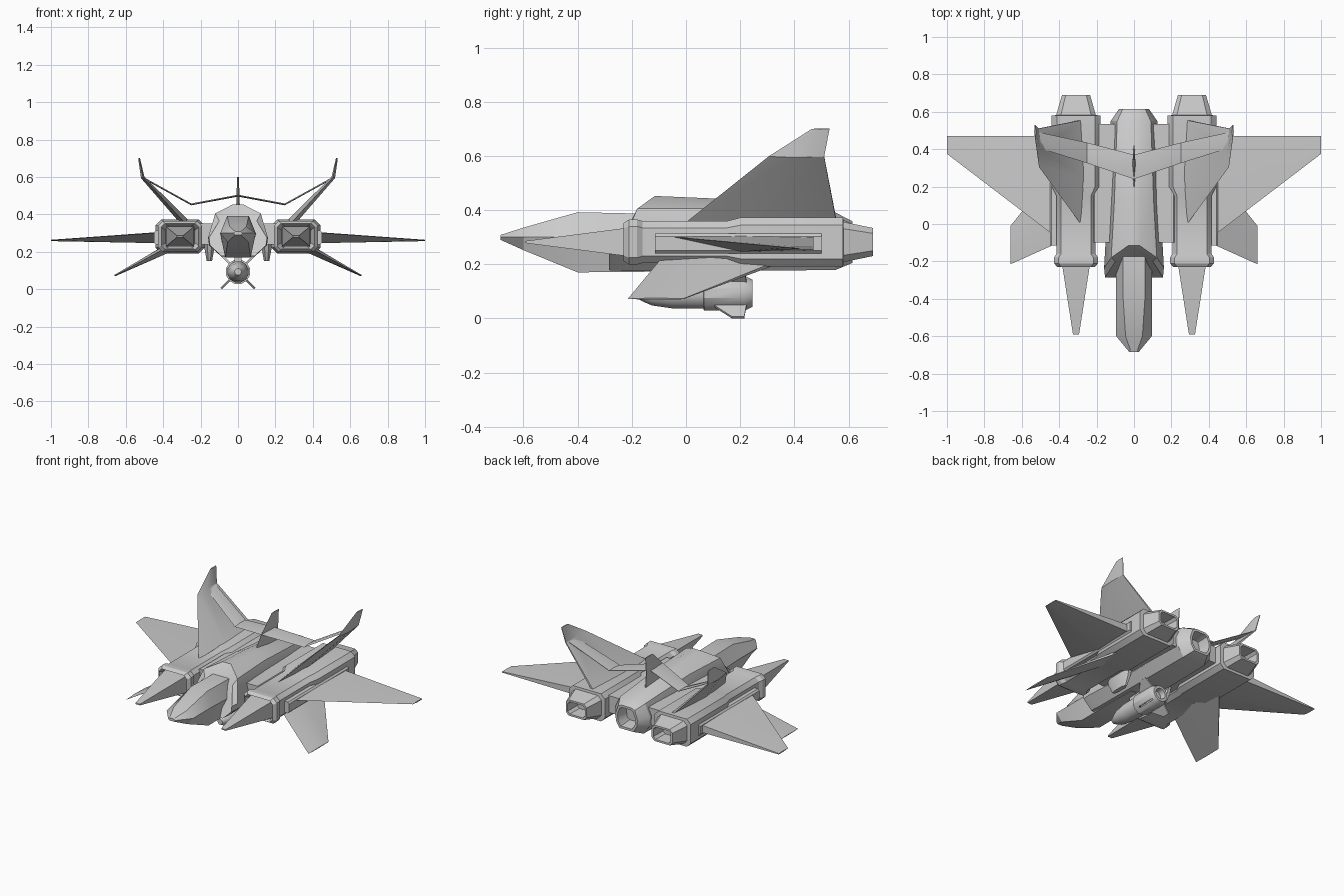
import bpy, bmesh, math
from mathutils import Vector as V


def loft(name, rings, mirror=False, angle=30):
    """Skin a list of equal-length point rings and cap both ends."""
    bm = bmesh.new()
    rows = [[bm.verts.new(p) for p in r] for r in rings]
    n = len(rows[0])
    for a, b in zip(rows, rows[1:]):
        for i in range(n):
            j = (i + 1) % n
            bm.faces.new((a[i], a[j], b[j], b[i]))
    bm.faces.new(rows[0])
    bm.faces.new(rows[-1])
    bmesh.ops.recalc_face_normals(bm, faces=bm.faces)
    me = bpy.data.meshes.new(name)
    bm.to_mesh(me)
    bm.free()
    ob = bpy.data.objects.new(name, me)
    bpy.context.collection.objects.link(ob)
    if mirror:
        ob.modifiers.new("Mirror", 'MIRROR').use_mirror_merge = False
    bpy.ops.object.select_all(action='DESELECT')
    ob.select_set(True)
    bpy.context.view_layer.objects.active = ob
    bpy.ops.object.shade_smooth_by_angle(angle=math.radians(angle))
    return ob


def sym(half):
    """Complete a right-hand half section (top to bottom) across x = 0."""
    return half + [(-x, y, z) for x, y, z in reversed(half)]


def octa(cx, cz, y, hw, hh, c):
    """Rectangle with chamfered corners, facing along y."""
    return [(cx + x, y, cz + z) for x, z in (
        (hw - c, hh), (hw, hh - c), (hw, c - hh), (hw - c, -hh),
        (c - hw, -hh), (-hw, c - hh), (-hw, hh - c), (c - hw, hh))]


def foil(le, te, n, t):
    """Fin section: sharp leading edge, thickest at 45%, thin trailing edge."""
    le, te, n = V(le), V(te), V(n).normalized()
    m = le.lerp(te, 0.45)
    return [le, m + n * t, te + n * t * .3, te - n * t * .3, m - n * t]


def box(name, x0, x1, y0, y1, z0, z1, c=0.01, mirror=False):
    args = ((x0 + x1) / 2, (z0 + z1) / 2)
    hw, hh = (x1 - x0) / 2, (z1 - z0) / 2
    return loft(name, [octa(*args, y, hw, hh, c) for y in (y0, y1)], mirror)


# Nose: faceted wedge
loft("nose", [sym([(a, y, zt), (b, y, zm), (c, y, zb)]) for y, a, zt, b, zm, c, zb in (
    (-.685, .015, .308, .025, .30, .015, .290),
    (-.60, .045, .335, .095, .30, .055, .252),
    (-.40, .058, .392, .095, .30, .068, .170),
    (-.17, .058, .387, .095, .29, .068, .172),
    (.05, .05, .38, .09, .29, .06, .175))])

# Main body with raked front and hollow tail nozzle
loft("fuselage", [
    sym([(.05, -.175, .385), (.10, -.20, .365), (.155, -.285, .275), (.15, -.285, .235), (.09, -.285, .178)]),
    sym([(.03, -.115, .452), (.122, -.18, .405), (.160, -.235, .275), (.155, -.235, .235), (.09, -.22, .175)]),
    sym([(.03, .12, .442), (.105, .12, .405), (.140, .12, .28), (.135, .12, .235), (.085, .12, .177)]),
    sym([(.04, .55, .392), (.09, .55, .375), (.125, .55, .30), (.12, .55, .235), (.08, .55, .178)]),
    sym([(.035, .615, .358), (.06, .615, .348), (.08, .615, .29), (.075, .615, .245), (.05, .615, .205)]),
    sym([(.03, .615, .343), (.048, .615, .335), (.065, .615, .29), (.06, .615, .25), (.04, .615, .22)]),
    sym([(.03, .53, .335), (.045, .53, .33), (.055, .53, .29), (.05, .53, .25), (.035, .53, .23)])])

# Centre section joining body and engines
box("centre_section", -.22, .22, -.10, .535, .24, .35)

# Engine nacelles: recessed intake, collar, body, hollow nozzle
NX, NZ = .31, .282
loft("nacelle", [octa(NX, NZ, *r) for r in (
    (-.13, .075, .050, .02), (-.215, .092, .063, .02), (-.23, .100, .070, .02),
    (-.21, .118, .083, .025), (-.18, .118, .083, .025), (-.16, .105, .077, .025),
    (.15, .105, .077, .025), (.20, .130, .090, .028), (.58, .130, .090, .028),
    (.582, .106, .074, .025), (.69, .075, .052, .02), (.69, .062, .040, .015),
    (.60, .055, .036, .015))], mirror=True)

# Intake spikes
loft("intake_spike", [[(NX + x * w, y, NZ + z * h) for x, z in ((1, 1), (1, -1), (-1, -1), (-1, 1))]
                      for y, w, h in ((-.12, .078, .056), (-.22, .074, .052), (-.592, .016, .004))], mirror=True)

# Wing root fairings and wings
box("wing_root_fairing", .38, .45, -.115, .50, .24, .313, mirror=True)
loft("wing", [
    [(.43, -.06, .302), (.43, .20, .305), (.43, .47, .300), (.43, .47, .252), (.43, .20, .246)],
    [(1.0, .375, .262), (1.0, .42, .264), (1.0, .47, .263), (1.0, .47, .257), (1.0, .42, .257)]], mirror=True)

# Forward-swept lower fins
N = (.45, 0, 1)
loft("lower_fin", [foil((.36, -.08, .235), (.36, .36, .215), N, .024),
                   foil((.66, -.215, .072), (.66, -.01, .072), N, .004)], mirror=True)

# Canted tail fins with upturned tips
loft("tail_fin", [foil((.285, .0, .355), (.285, .555, .362), (1, 0, -.9), .022),
                  foil((.508, .305, .598), (.512, .51, .598), (1, 0, -.5), .010),
                  foil((.528, .465, .70), (.53, .53, .70), (1, 0, -.1), .005)], mirror=True)

# Bent tailplane bridging the tail fins
half = [((.25, .325, .452), (.25, .435, .455)), ((.505, .405, .592), (.505, .49, .597))]
stations = [((-a[0], *a[1:]), (-b[0], *b[1:])) for a, b in reversed(half)]
stations += [((0, .24, .50), (0, .37, .50))] + half
loft("tailplane", [foil(a, b, (0, 0, 1), .005) for a, b in stations])

# Centre dorsal fin
loft("dorsal_fin", [foil((0, .17, .41), (0, .42, .39), (1, 0, 0), .010),
                    foil((0, .23, .49), (0, .41, .49), (1, 0, 0), .009),
                    foil((0, .345, .60), (0, .42, .60), (1, 0, 0), .004)])

# Underside stub pylons
loft("stub_pylon", [[(.153 + x * w, .05 + y * l, z) for x, y in
                     ((1, .6), (1, -.6), (.4, -1), (-.4, -1), (-1, -.6), (-1, .6), (-.4, 1), (.4, 1))]
                    for z, w, l in ((.26, .027, .10), (.21, .025, .09), (.15, .014, .06))], mirror=True)

# Underslung pod with stepped tail
PZ = .093


def disc(y, r, n=12):
    return [(r * math.cos((k + .5) * math.tau / n), y, PZ + r * math.sin((k + .5) * math.tau / n)) for k in range(n)]


loft("pod", [disc(*p) for p in ((-.185, .018), (-.15, .036), (-.125, .047), (-.05, .058), (.065, .059),
                                (.066, .067), (.215, .067), (.245, .052), (.245, .035), (.21, .03))])
box("pod_mount", -.018, .018, -.02, .18, .13, .20, .004)

# Four crossed fins on the pod
for i in range(4):
    a = math.radians(45 + 90 * i)
    d, n = V((math.cos(a), 0, math.sin(a))), V((-math.sin(a), 0, math.cos(a)))
    o = V((0, 0, PZ))
    loft(f"pod_fin_{i + 1}", [
        [o + d * r + V((0, y, 0)) + n * s * .005 for r, y in
         ((.05, .09), (.082, .12), (.127, .17), (.127, .215), (.05, .225))] for s in (-1, 1)])
